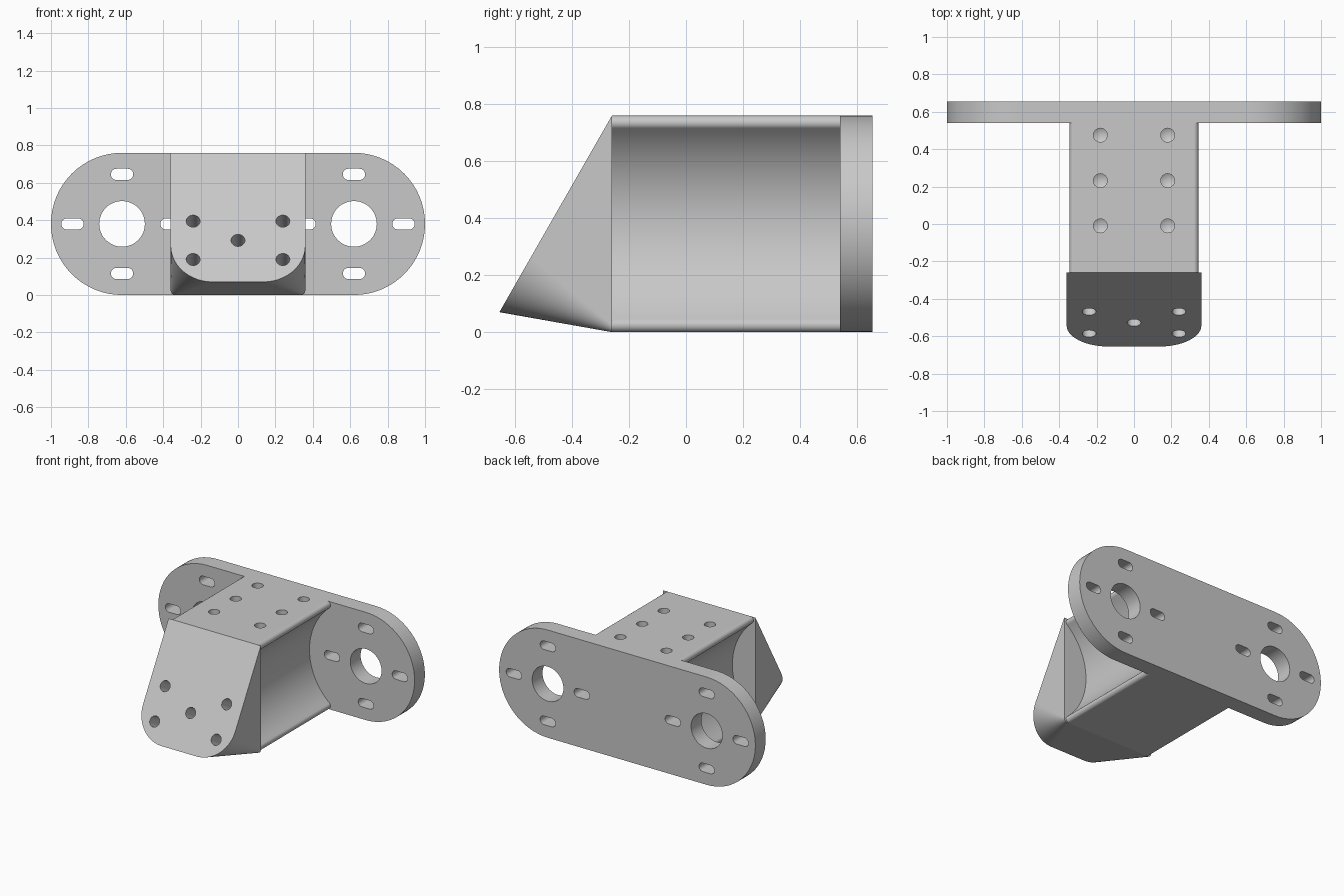
import bpy, bmesh
from math import sin, cos, pi, hypot, sqrt, atan2
from mathutils import Vector

if "Cube" in bpy.data.objects:
    bpy.data.objects.remove(bpy.data.objects["Cube"], do_unlink=True)

grey = bpy.data.materials.new("plain grey")
grey.use_nodes = True
grey.diffuse_color = (0.58, 0.58, 0.58, 1)
grey.node_tree.nodes["Principled BSDF"].inputs["Base Color"].default_value = (0.58, 0.58, 0.58, 1)

MID = 0.38           # height of the plate axis
HOLE_X = 0.62        # side bore position
BACK, FACE, NECK, TIP = 0.655, 0.54, -0.26, -0.655


def arc(cx, cz, r, a0, a1, n=12):
    return [(cx + r * cos(a0 + (a1 - a0) * i / n), cz + r * sin(a0 + (a1 - a0) * i / n))
            for i in range(n + 1)]


def stadium(cx, cz, half, r, n=12):
    return (arc(cx + half, cz, r, -pi / 2, pi / 2, n)
            + arc(cx - half, cz, r, pi / 2, 3 * pi / 2, n))


def loft(bm, rings):
    """Closed skin through matching rings of points."""
    loops = [[bm.verts.new(p) for p in ring] for ring in rings]
    for a, b in zip(loops, loops[1:]):
        for i in range(len(a)):
            j = (i + 1) % len(a)
            bm.faces.new((a[i], a[j], b[j], b[i]))
    bm.faces.new(loops[0])
    bm.faces.new(loops[-1])


def prism(bm, outline, y0, y1):
    loft(bm, [[(x, y, z) for x, z in outline] for y in (y0, y1)])


def drill(bm, start, direction, r, depth):
    """Blind hole cutter with a conical tip."""
    d = Vector(direction).normalized()
    u = Vector((1, 0, 0))
    v = d.cross(u)
    rings = []
    for t, rad in ((-0.03, r), (depth, r), (depth + 0.02, 0)):
        c = Vector(start) + d * t
        rings.append([c + (u * cos(a) + v * sin(a)) * rad
                      for a in (2 * pi * i / 24 for i in range(24))])
    loft(bm, rings)


def make(name, bm):
    bmesh.ops.remove_doubles(bm, verts=bm.verts, dist=1e-5)
    bmesh.ops.recalc_face_normals(bm, faces=bm.faces)
    me = bpy.data.meshes.new(name)
    bm.to_mesh(me)
    bm.free()
    me.materials.append(grey)
    ob = bpy.data.objects.new(name, me)
    bpy.context.collection.objects.link(ob)
    return ob


def finish(ob, cutter_bm):
    """Cut the holes, then shade smooth with sharp edges."""
    cutter = make("cutter", cutter_bm)
    cutter.hide_render = True
    mod = ob.modifiers.new("holes", "BOOLEAN")
    mod.operation = "DIFFERENCE"
    mod.solver = "EXACT"
    mod.object = cutter
    deps = bpy.context.evaluated_depsgraph_get()
    cut = bpy.data.meshes.new_from_object(ob.evaluated_get(deps))
    ob.modifiers.clear()
    ob.data = cut
    bpy.data.objects.remove(cutter, do_unlink=True)
    bpy.ops.object.select_all(action="DESELECT")
    ob.select_set(True)
    bpy.context.view_layer.objects.active = ob
    bpy.ops.object.shade_smooth_by_angle(angle=pi / 6)
    ob.modifiers.new("normals", "WEIGHTED_NORMAL").keep_sharp = True


# Mounting plate with bores and slots
plate = bmesh.new()
prism(plate, stadium(0, MID, HOLE_X, MID, 32), FACE, BACK)
cuts = bmesh.new()
for side in (-1, 1):
    cx = side * HOLE_X
    prism(cuts, arc(cx, MID, 0.122, 0, 2 * pi * 47 / 48, 47), FACE - 0.05, BACK + 0.05)
    for dx, dz in ((0.265, 0), (-0.265, 0), (0, 0.265), (0, -0.265)):
        prism(cuts, stadium(cx + dx, MID + dz, 0.03, 0.03), FACE - 0.05, BACK + 0.05)
finish(make("mounting_plate", plate), cuts)

# Neck block: concave sides around the bore axes, with rounded lips
R, LIP = 0.44, 0.025
lip_z = MID - LIP
lip_x = HOLE_X - sqrt((R + LIP) ** 2 - lip_z ** 2)
lean = atan2(lip_z, HOLE_X - lip_x)
right = (arc(lip_x, MID - lip_z, LIP, -pi / 2, lean, 10)
         + arc(HOLE_X, MID, R, pi + lean, pi - lean, 32)[1:-1]
         + arc(lip_x, MID + lip_z, LIP, -lean, pi / 2, 10))
neck = bmesh.new()
prism(neck, right + [(-x, z) for x, z in reversed(right)], NECK, FACE)
cuts = bmesh.new()
for x in (-0.18, 0.18):
    for y in (-0.01, 0.232, 0.475):
        drill(cuts, (x, y, 2 * MID), (0, 0, -1), 0.037, 0.12)
finish(make("neck_block", neck), cuts)

# Angled head: upright back blended into a slanted face with round corners
W, TOP, LOW = 0.36, 2 * MID, 0.07
slant = hypot(NECK - TIP, TOP - LOW)
sy, sz = (TIP - NECK) / slant, (LOW - TOP) / slant


def tongue(length, r):
    return ([(W, 0)] + arc(W - r, length - r, r, 0, pi / 2, 20)
            + arc(r - W, length - r, r, pi / 2, pi, 20) + [(-W, 0)])


head = bmesh.new()
loft(head, [[(x, NECK, TOP - s) for x, s in tongue(TOP, 0.025)],
            [(x, NECK + sy * s, TOP + sz * s) for x, s in tongue(slant, 0.225)]])
cuts = bmesh.new()
for x, z in ((-0.24, 0.395), (0.24, 0.395), (0, 0.292), (-0.24, 0.19), (0.24, 0.19)):
    s = (z - TOP) / sz
    drill(cuts, (x, NECK + sy * s, z), (0, -sz, sy), 0.037, 0.15)
finish(make("angled_head", head), cuts)
